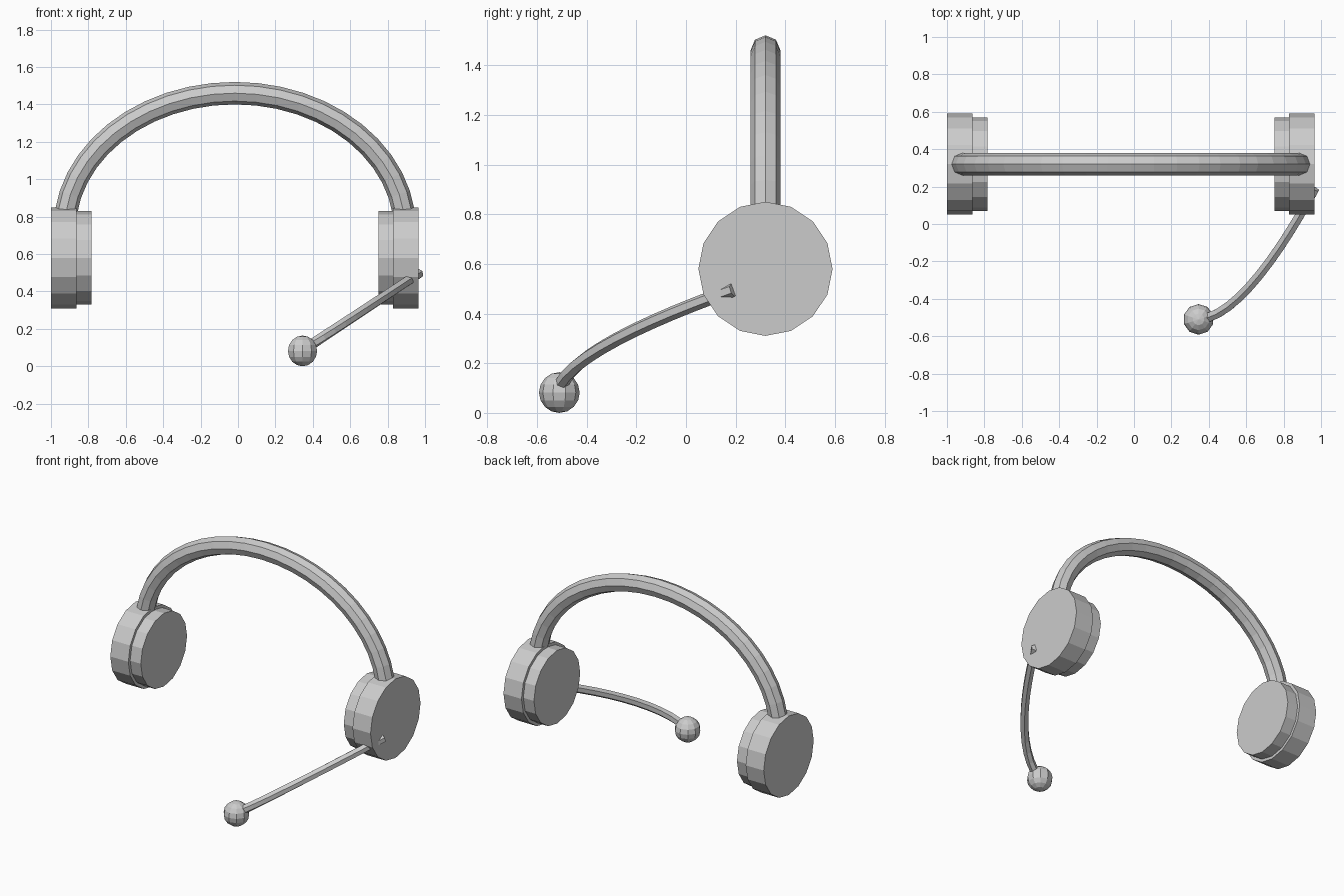
import bpy, bmesh, math
from mathutils import Vector, Matrix

if "Cube" in bpy.data.objects:
    bpy.data.objects.remove(bpy.data.objects["Cube"])

grey = bpy.data.materials.new("plain grey")
grey.diffuse_color = (0.6, 0.6, 0.6, 1)
grey.use_nodes = True
grey.node_tree.nodes["Principled BSDF"].inputs["Base Color"].default_value = grey.diffuse_color

CX, CY, CZ = -0.017, 0.32, 0.58   # middle of the headset and cup height


def finish(name, bm):
    bmesh.ops.recalc_face_normals(bm, faces=bm.faces)
    me = bpy.data.meshes.new(name)
    bm.to_mesh(me)
    bm.free()
    me.materials.append(grey)
    ob = bpy.data.objects.new(name, me)
    bpy.context.collection.objects.link(ob)
    return ob


def disc(name, x0, x1, r):
    """16-sided cylinder lying along x."""
    bm = bmesh.new()
    mat = Matrix.Translation(((x0 + x1) / 2, CY, CZ)) @ Matrix.Rotation(math.pi / 2, 4, 'Y')
    bmesh.ops.create_cone(bm, cap_ends=True, segments=16, radius1=r, radius2=r,
                          depth=abs(x1 - x0), matrix=mat)
    return finish(name, bm)


def tube(name, pts, r, sides, up):
    """Capped tube swept along a list of points."""
    bm = bmesh.new()
    rings = []
    last = len(pts) - 1
    for i, p in enumerate(pts):
        t = (pts[min(i + 1, last)] - pts[max(i - 1, 0)]).normalized()
        n = (up - t * up.dot(t)).normalized()
        b = t.cross(n)
        rings.append([bm.verts.new(p + r * (math.cos(a) * n + math.sin(a) * b))
                      for a in (2 * math.pi * k / sides for k in range(sides))])
    for a, b in zip(rings, rings[1:]):
        for k in range(sides):
            j = (k + 1) % sides
            bm.faces.new((a[k], a[j], b[j], b[k]))
    bm.faces.new(rings[0])
    bm.faces.new(rings[-1])
    return finish(name, bm)


# Ear cups: outer shell and slightly smaller inner pad on each side
for side, s in (("left", -1), ("right", 1)):
    disc(side + "_ear_shell", CX + s * 0.847, CX + s * 0.983, 0.27)
    disc(side + "_ear_pad", CX + s * 0.767, CX + s * 0.847, 0.25)

# Headband: half ellipse whose ends sit inside the shells
N = 24
band = [Vector((CX - 0.91 * math.cos(math.pi * i / N), CY,
                0.73 + 0.73 * math.sin(math.pi * i / N))) for i in range(N + 1)]
tube("headband", band, 0.06, 8, Vector((0, 1, 0)))

# Microphone boom: a bezier path lying in a sloped plane
ctrl = [Vector((x, y, 0.085 + 0.66 * (x - 0.345)))
        for x, y in ((0.967, 0.19), (0.80, -0.12), (0.55, -0.50), (0.345, -0.51))]
boom = []
for i in range(13):
    t = i / 12
    w = ((1 - t) ** 3, 3 * t * (1 - t) ** 2, 3 * t * t * (1 - t), t ** 3)
    boom.append(sum((c * k for c, k in zip(ctrl, w)), Vector()))
tube("microphone_boom", boom, 0.028, 6, Vector((0, 0, 1)))

# Microphone ball
bm = bmesh.new()
bmesh.ops.create_uvsphere(bm, u_segments=10, v_segments=8, radius=0.082,
                          matrix=Matrix.Translation((0.345, -0.51, 0.082)))
finish("microphone_ball", bm)
